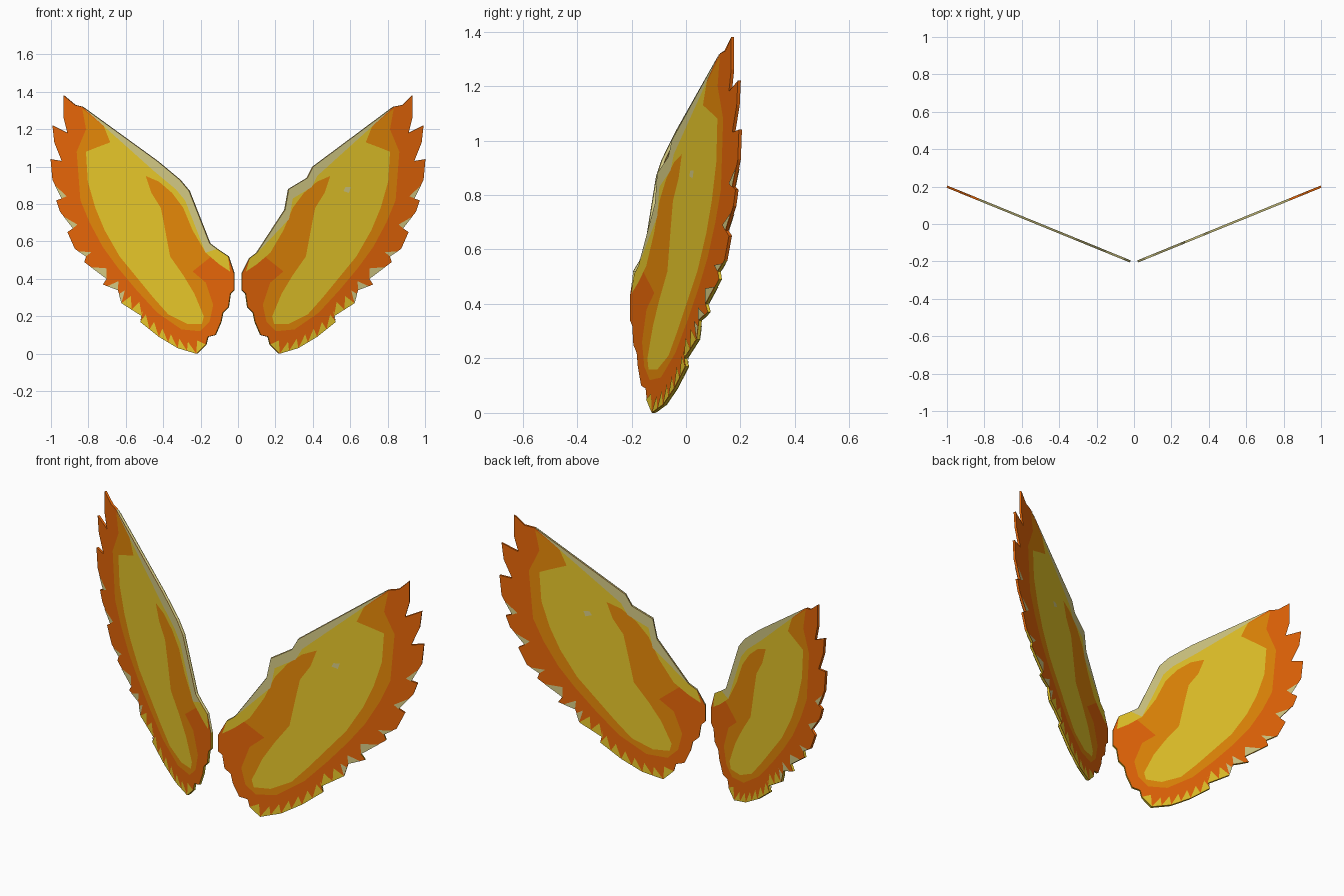
import bpy, bmesh
from mathutils import Vector

cube = bpy.data.objects.get("Cube")
if cube:
    bpy.data.objects.remove(cube)

HALF = 0.006      # half the plate thickness
STEP = 0.0008     # height of each painted layer over the one below


def make_material(name, srgb):
    color = [((c / 255 + 0.055) / 1.055) ** 2.4 for c in srgb] + [1]
    mat = bpy.data.materials.new(name)
    mat.use_nodes = True
    mat.diffuse_color = color
    mat.node_tree.nodes["Principled BSDF"].inputs["Base Color"].default_value = color
    return mat


deep_orange = make_material("deep orange", (232, 103, 8))
orange = make_material("orange", (230, 137, 8))
yellow = make_material("yellow", (232, 200, 42))
pale = make_material("pale cream", (212, 202, 132))

# Profiles are (distance from the middle, height) in hundredths.
# Feathered outer edge, from the wing tip round the bottom to the root
outer = [(93, 138), (93, 126), (91, 118), (99, 122), (98, 113), (94, 103),
         (100, 104), (99, 93), (94, 83), (97, 82), (95, 76), (88, 67), (91, 65),
         (87, 56), (81, 52), (82, 49), (70, 40), (72, 37), (64, 34), (62, 27),
         (51, 20), (52, 17), (42, 9), (32, 3), (22, 0), (17, 5), (16, 9), (12, 10),
         (9, 17), (8, 22), (5, 25), (4, 32), (2, 34)]

# Leading edge, from the root up to the tip, for each wing
leading = {
    "left": [(2, 43), (6, 51), (10, 54), (25, 77), (27, 88), (37, 94), (40, 100),
             (83, 132), (88, 133)],
    "right": [(2, 43), (5, 52), (11, 56), (15, 59), (26, 87), (31, 93), (43, 103),
              (83, 132), (87, 133)],
}

# Orange field between the rim and the yellow panel
orange_field = [(83, 131), (81, 120), (86, 108), (85, 95), (84, 82), (79, 70),
                (72, 57), (64, 46), (54, 34), (43, 22), (30, 13), (20, 12), (15, 17),
                (13, 26), (17, 38), (24, 44), (14, 52), (20, 62), (27, 80), (33, 88),
                (43, 98)]

# Yellow panel: tip side, bottom, then up and round the orange tongue
yellow_edge = [(72, 123), (68, 113), (76, 110), (81, 108), (80, 92), (76, 78),
               (71, 66), (63, 52), (54, 41), (45, 30), (37, 21), (27, 16), (19, 16),
               (18, 20), (23, 32), (29, 42), (36, 52), (39, 68), (41, 78), (46, 86),
               (49, 95), (42, 92), (35, 86), (29, 78), (24, 66), (17, 54), (10, 48),
               (4, 44)]


def place(point, side, offset):
    """Map a profile point onto the swept-back wing plane."""
    x, z = point[0] / 100, point[1] / 100
    base = Vector((side * x, -0.2 + (x - 0.02) * 0.408, z))
    return base + Vector((side * 0.378, -0.926, 0)) * offset


def finish(name, bm, mats):
    bmesh.ops.triangulate(bm, faces=bm.faces[:])
    mesh = bpy.data.meshes.new(name)
    bm.to_mesh(mesh)
    bm.free()
    for mat in mats:
        mesh.materials.append(mat)
    bpy.context.collection.objects.link(bpy.data.objects.new(name, mesh))


def wing_plate(name, top, side):
    """Solid wing with a pale leading edge and yellow lower feather edges."""
    profile = top + outer
    bm = bmesh.new()
    front = [bm.verts.new(place(p, side, HALF)) for p in profile]
    back = [bm.verts.new(place(p, side, -HALF)) for p in profile]
    bm.faces.new(front)
    bm.faces.new(back[::-1])
    for i in range(len(front)):
        j = (i + 1) % len(front)
        wall = bm.faces.new((front[j], front[i], back[i], back[j]))
        if i < len(top) - 2:
            wall.material_index = 2
        elif profile[i][1] < 60:
            wall.material_index = 1
    bmesh.ops.recalc_face_normals(bm, faces=bm.faces[:])
    finish(name, bm, [deep_orange, yellow, pale])


def paint(name, shapes, side, layer, mat):
    """Painted shapes laid on both faces of a wing."""
    bm = bmesh.new()
    for facing in (1, -1):
        offset = facing * (HALF + layer * STEP)
        for shape in shapes:
            face = bm.faces.new([bm.verts.new(place(p, side, offset)) for p in shape])
            face.normal_update()
            if face.normal.y * facing > 0:
                face.normal_flip()
    finish(name, bm, [mat])


def tooth(i, start, end, depth):
    """Triangle on part of rim segment i, pointing to the middle of the wing."""
    a, b = Vector(outer[i]), Vector(outer[i + 1])
    p, q = a.lerp(b, start), a.lerp(b, end)
    middle = (p + q) / 2
    return [p, q, middle + (Vector((45, 60)) - middle).normalized() * depth]


# Light feather ends: paired teeth round the bottom, single ones up the side
bottom_teeth = [tooth(i, t, t + 0.5, 6) for i in (19, 21, 22, 23) for t in (0, 0.5)]
bottom_teeth += [tooth(i, 0, 1, 5) for i in (20, 24)]
side_teeth = [tooth(i, 0.3, 1, 5) for i in (7, 10, 13, 15, 17, 18)]

for label, side in (("left", 1), ("right", -1)):
    top = leading[label]
    wing_plate(label + "_wing", top, side)
    paint(label + "_orange_field", [orange_field], side, 1, orange)
    paint(label + "_yellow_panel", [top[1:-2] + yellow_edge], side, 2, yellow)

    # Pale strip under the leading edge
    strip = top[2:-1]
    lower = [(x + 2, z - 5) for x, z in strip[1:-1]]
    paint(label + "_pale_strip", [strip + lower[::-1]], side, 3, pale)

    paint(label + "_yellow_feather_ends", bottom_teeth, side, 3, yellow)
    paint(label + "_pale_feather_ends", side_teeth, side, 3, pale)

# Small pale fleck on one wing
paint("left_fleck", [[(56, 87), (59, 86), (60, 89), (57, 89)]], 1, 4, pale)
